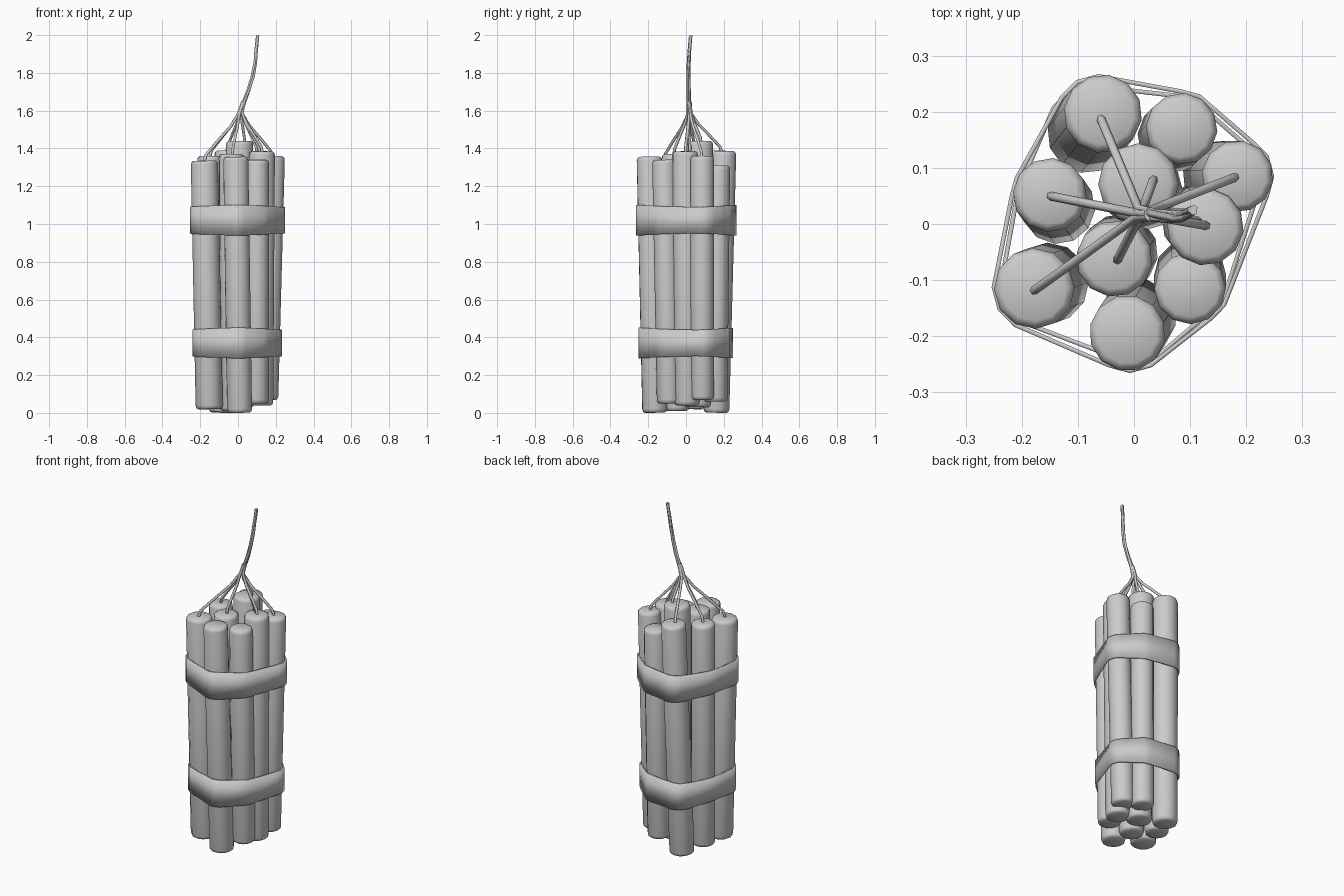
import bpy, bmesh, math
from mathutils import Vector, Quaternion

if "Cube" in bpy.data.objects:
    bpy.data.objects.remove(bpy.data.objects["Cube"])

# top x, top y, top z, bottom x, bottom y, bottom z, radius
STICKS = [
    (-0.055, 0.197, 1.385, -0.085, 0.160, 0.00, 0.070),
    (0.085, 0.170, 1.31, 0.070, 0.155, 0.06, 0.064),
    (0.185, 0.085, 1.36, 0.150, 0.085, 0.07, 0.064),
    (0.008, 0.072, 1.44, 0.015, 0.060, 0.03, 0.072),
    (0.127, -0.005, 1.385, 0.118, 0.005, 0.04, 0.069),
    (-0.150, 0.052, 1.36, -0.135, 0.030, 0.02, 0.066),
    (-0.035, -0.062, 1.37, -0.025, -0.050, 0.01, 0.068),
    (-0.178, -0.115, 1.335, -0.152, -0.105, 0.02, 0.072),
    (-0.012, -0.195, 1.355, 0.008, -0.165, 0.00, 0.068),
    (0.100, -0.115, 1.34, 0.100, -0.090, 0.05, 0.064),
]


def finish(name, bm, angle=35):
    me = bpy.data.meshes.new(name)
    bm.to_mesh(me)
    bm.free()
    ob = bpy.data.objects.new(name, me)
    bpy.context.collection.objects.link(ob)
    bpy.ops.object.select_all(action='DESELECT')
    ob.select_set(True)
    bpy.context.view_layer.objects.active = ob
    bpy.ops.object.shade_smooth_by_angle(angle=math.radians(angle))
    return ob


def stick(i, tx, ty, tz, bx, by, bz, r):
    a, b = Vector((bx, by, bz)), Vector((tx, ty, tz))
    h = (b - a).length
    profile = [(r * 0.80, 0), (r * 0.94, 0.006), (r, 0.02),
               (r, h - 0.02), (r * 0.94, h - 0.006), (r * 0.80, h)]
    rot = (b - a).to_track_quat('Z', 'Y') @ Quaternion((0, 0, 1), i * 0.7)
    bm = bmesh.new()
    n = 12
    rings = [[bm.verts.new(a + rot @ Vector((rr * math.cos(k * math.tau / n),
                                             rr * math.sin(k * math.tau / n), z)))
              for k in range(n)] for rr, z in profile]
    for lo, hi in zip(rings, rings[1:]):
        for k in range(n):
            bm.faces.new((lo[k], lo[(k + 1) % n], hi[(k + 1) % n], hi[k]))
    bm.faces.new(rings[0][::-1])
    bm.faces.new(rings[-1])
    low = min(v.co.z for v in bm.verts)
    if low < 0:
        bmesh.ops.translate(bm, verts=bm.verts, vec=(0, 0, -low))
    finish(f"stick_{i + 1}", bm, 50)


def hull(points):
    def half(pts):
        out = []
        for p in pts:
            while len(out) > 1 and (out[-1] - out[-2]).cross(p - out[-2]) <= 1e-7:
                out.pop()
            out.append(p)
        return out[:-1]
    pts = sorted(points, key=lambda p: (p.x, p.y))
    return half(pts) + half(pts[::-1])


def band(name, zc, height):
    # outline is wrapped tightly round the sticks at this level
    pts = []
    for tx, ty, tz, bx, by, bz, r in STICKS:
        t = (zc - bz) / (tz - bz)
        c = Vector((bx + (tx - bx) * t, by + (ty - by) * t))
        for k in range(12):
            ang = k * math.tau / 12
            pts.append(c + (r + 0.002) * Vector((math.cos(ang), math.sin(ang))))
    outline = hull(pts)
    bm = bmesh.new()
    rows = []
    for s in (-0.5, 0.5):
        rows.append([bm.verts.new((p.x, p.y, zc + s * height
                                   + 0.006 * math.cos(2 * math.atan2(p.y, p.x))
                                   * (-1 if s > 0 else 1)))
                     for p in outline])
    n = len(outline)
    for k in range(n):
        j = (k + 1) % n
        bm.faces.new((rows[0][k], rows[0][j], rows[1][j], rows[1][k]))
    ob = finish(name, bm, 40)
    mod = ob.modifiers.new("thickness", 'SOLIDIFY')
    mod.thickness = 0.008
    mod.offset = 1


def cord(name, pts, r):
    cu = bpy.data.curves.new(name, 'CURVE')
    cu.dimensions = '3D'
    cu.bevel_depth = r
    cu.bevel_resolution = 1
    cu.use_fill_caps = True
    sp = cu.splines.new('POLY')
    sp.points.add(len(pts) - 1)
    for q, p in zip(sp.points, pts):
        q.co = (*p, 1)
    ob = bpy.data.objects.new(name, cu)
    bpy.context.collection.objects.link(ob)
    bpy.ops.object.select_all(action='DESELECT')
    ob.select_set(True)
    bpy.context.view_layer.objects.active = ob
    bpy.ops.object.convert(target='MESH')


for i, s in enumerate(STICKS):
    stick(i, *s)

band("lower_band", 0.37, 0.15)
band("upper_band", 1.02, 0.15)

# fuse leads rising from the stick tops to the gathering point
LEADS = [(-0.18, -0.12, 1.325), (-0.15, 0.05, 1.35), (-0.06, 0.19, 1.375),
         (0.182, 0.084, 1.35), (-0.03, -0.065, 1.36), (0.035, 0.08, 1.43),
         (0.13, -0.003, 1.375), (0.115, 0.005, 1.375), (0.10, 0.02, 1.375)]
for i, (x, y, z) in enumerate(LEADS):
    ang = math.atan2(y - 0.02, x - 0.01)
    knot = Vector((0.012 + 0.010 * math.cos(ang), 0.018 + 0.010 * math.sin(ang), 1.585))
    base = Vector((x, y, z))

    def along(t, zt):
        p = base.lerp(knot, t)
        p.z = z + (knot.z - z) * zt
        return p
    cord(f"fuse_lead_{i + 1}",
         [base, along(0.06, 0.16), along(0.42, 0.46), along(0.76, 0.73), knot,
          Vector((0.03 + 0.005 * math.cos(ang), 0.017 + 0.005 * math.sin(ang), 1.65))],
         0.008)

# main fuse: strands twisted together up to the tip
MAIN = [(0.012, 0.018, 1.58), (0.03, 0.017, 1.64), (0.057, 0.014, 1.71), (0.078, 0.012, 1.78),
        (0.090, 0.014, 1.85), (0.096, 0.019, 1.92), (0.105, 0.025, 1.998)]
for j in range(3):
    path = []
    for k, (x, y, z) in enumerate(MAIN):
        a = j * math.tau / 3 + k * 0.5
        w = 0.007 - 0.0006 * k
        path.append((x + w * math.cos(a), y + w * math.sin(a), z))
    cord(f"main_fuse_strand_{j + 1}", path, 0.0065)
